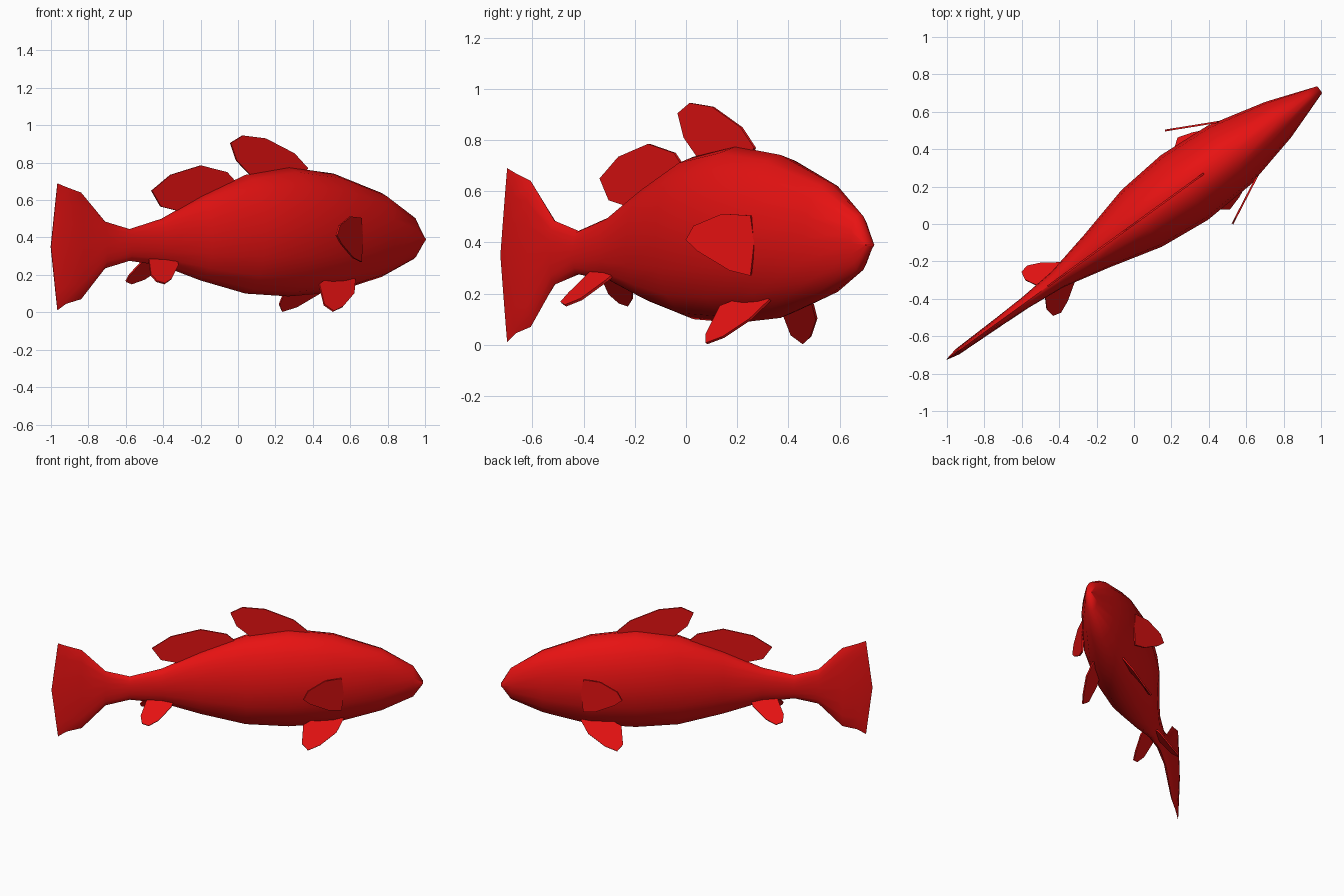
import bpy
import bmesh
import math

if "Cube" in bpy.data.objects:
    bpy.data.objects.remove(bpy.data.objects["Cube"])

HEADING = math.atan2(0.586, 0.81)   # the fish swims along a diagonal

red = bpy.data.materials.new("fish red")
red.diffuse_color = (0.8, 0.006, 0.006, 1)
red.use_nodes = True
red.node_tree.nodes["Principled BSDF"].inputs["Base Color"].default_value = red.diffuse_color


def add_object(name, bm):
    bmesh.ops.recalc_face_normals(bm, faces=bm.faces)
    mesh = bpy.data.meshes.new(name)
    bm.to_mesh(mesh)
    bm.free()
    mesh.materials.append(red)
    obj = bpy.data.objects.new(name, mesh)
    obj.rotation_euler.z = HEADING
    bpy.context.collection.objects.link(obj)
    return obj


# Body and tail: elliptical rings (position, bottom, top, half width, rear bow)
SECTIONS = [
    (-1.192, 0.01, 0.69, 0.002, 0.043),
    (-1.135, 0.045, 0.67, 0.017, 0.03),
    (-1.035, 0.07, 0.64, 0.021, 0),
    (-0.877, 0.235, 0.485, 0.026, 0),
    (-0.716, 0.275, 0.445, 0.033, 0),
    (-0.506, 0.25, 0.50, 0.052, 0),
    (-0.247, 0.17, 0.62, 0.11, 0),
    (0.05, 0.10, 0.735, 0.186, 0),
    (0.333, 0.085, 0.775, 0.214, 0),
    (0.63, 0.105, 0.742, 0.195, 0),
    (0.95, 0.19, 0.637, 0.118, 0),
    (1.16, 0.285, 0.51, 0.045, 0),
    (1.226, 0.385, 0.395, 0.022, 0),
]
SIDES = 16
bm = bmesh.new()
rings = []
for pos, low, high, half, bow in SECTIONS:
    ring = []
    for i in range(SIDES):
        a = math.tau * i / SIDES
        ring.append(bm.verts.new((pos - bow * (1 - abs(math.cos(a))),
                                  half * math.sin(a),
                                  (low + high) / 2 + (high - low) / 2 * math.cos(a))))
    rings.append(ring)
for r0, r1 in zip(rings, rings[1:]):
    for i in range(SIDES):
        j = (i + 1) % SIDES
        bm.faces.new((r0[i], r0[j], r1[j], r1[i]))
# Close both ends with strips across the thickness
for ring in (rings[0], rings[-1]):
    half_count = SIDES // 2
    for i in range(half_count):
        quad = [ring[i], ring[i + 1], ring[-i - 1], ring[-i % SIDES]]
        bm.faces.new(list(dict.fromkeys(quad)))
body = add_object("body", bm)
bpy.context.view_layer.objects.active = body
body.select_set(True)
bpy.ops.object.shade_smooth_by_angle(angle=math.radians(50))
body.select_set(False)


def fin(name, points, paired=False):
    """Thin plate from an outline of (forward, side, up) points."""
    bm = bmesh.new()
    bm.faces.new([bm.verts.new(p) for p in points])
    obj = add_object(name, bm)
    solid = obj.modifiers.new("thickness", "SOLIDIFY")
    solid.thickness = 0.01
    solid.offset = 0
    if paired:
        mirror = obj.modifiers.new("other side", "MIRROR")
        mirror.use_axis = (False, True, False)
        mirror.use_mirror_merge = False


# Dorsal fins on the centre line
front_dorsal = [(-0.05, 0.905), (0.03, 0.945), (0.18, 0.93), (0.37, 0.85),
                (0.46, 0.77), (0.40, 0.70), (0.12, 0.70), (-0.01, 0.81)]
rear_dorsal = [(-0.57, 0.65), (-0.445, 0.735), (-0.247, 0.785), (-0.075, 0.75),
               (-0.025, 0.705), (-0.08, 0.62), (-0.35, 0.52), (-0.41, 0.545),
               (-0.51, 0.565)]
fin("front_dorsal_fin", [(s, 0, z) for s, z in front_dorsal])
fin("rear_dorsal_fin", [(s, 0, z) for s, z in rear_dorsal])

# Pectoral fins, flared out and back from the flanks: (reach, height)
pectoral = [(1, 0.41), (0.87, 0.465), (0.4, 0.512), (-0.06, 0.505),
            (-0.12, 0.40), (-0.06, 0.27), (0.28, 0.29), (0.8, 0.365)]
fin("pectoral_fins", [(0.667 - 0.24 * p, 0.187 + 0.121 * p, z) for p, z in pectoral], True)

# Pelvic fins under the belly
fin("pelvic_fins", [(0.42, 0.205, 0.04), (0.46, 0.234, 0.005), (0.54, 0.21, 0.03),
                    (0.65, 0.16, 0.10), (0.70, 0.10, 0.175), (0.56, 0.08, 0.20),
                    (0.43, 0.145, 0.15)], True)

# Small fins ahead of the tail
fin("anal_fins", [(-0.638, 0.141, 0.165), (-0.594, 0.152, 0.153), (-0.528, 0.123, 0.178),
                  (-0.441, 0.064, 0.25), (-0.42, 0.02, 0.29), (-0.604, 0.02, 0.285),
                  (-0.646, 0.097, 0.20)], True)
